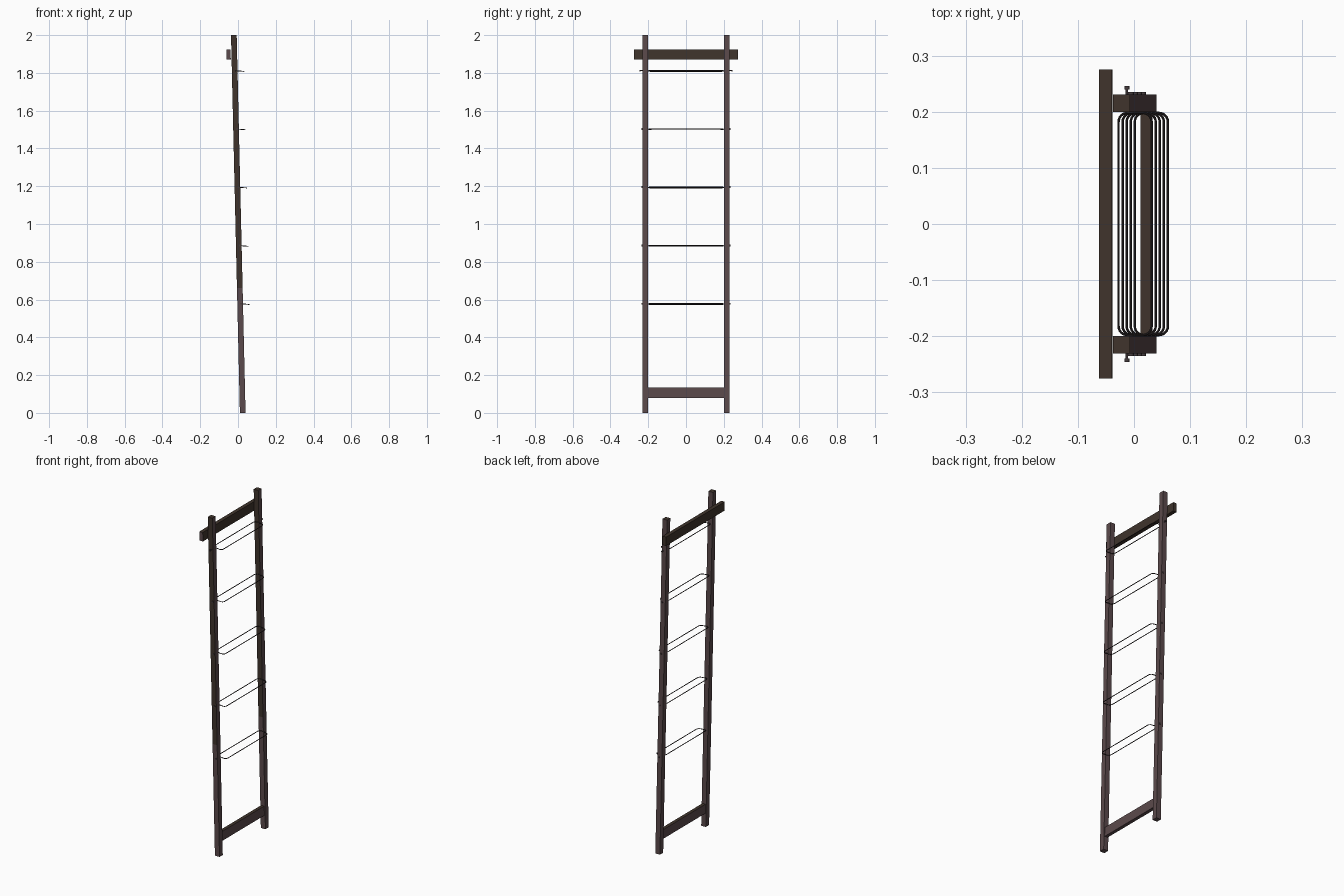
import bpy, bmesh, math
from mathutils import Matrix

if "Cube" in bpy.data.objects:
    bpy.data.objects.remove(bpy.data.objects["Cube"])


def mat(name, c):
    m = bpy.data.materials.new(name)
    m.diffuse_color = (*c, 1)
    m.use_nodes = True
    m.node_tree.nodes["Principled BSDF"].inputs["Base Color"].default_value = m.diffuse_color
    return m


purple = mat("purple brown wood", (0.105, 0.068, 0.072))
brown = mat("dark brown wood", (0.050, 0.034, 0.025))
wire_mat = mat("dark metal wire", (0.026, 0.020, 0.021))
bolt_mat = mat("bolt metal", (0.060, 0.045, 0.048))


def lean(z):
    """Centre line of the leaning rails."""
    return 0.025 - 0.0235 * z


def finish(bm, name, mats):
    me = bpy.data.meshes.new(name)
    bm.to_mesh(me)
    bm.free()
    ob = bpy.data.objects.new(name, me)
    for m in mats:
        me.materials.append(m)
    bpy.context.collection.objects.link(ob)
    return ob


def leaning_box(name, dx, tx, y0, y1, z0, z1, mats, rule=None, cut=None):
    """Box following the lean; dx is its offset from the rail centre."""
    bm = bmesh.new()
    bmesh.ops.create_cube(bm, size=1)
    for v in bm.verts:
        v.co.x *= tx
        v.co.y = y1 if v.co.y > 0 else y0
        v.co.z = z1 if v.co.z > 0 else z0
    if cut:
        bmesh.ops.bisect_plane(bm, geom=bm.verts[:] + bm.edges[:] + bm.faces[:],
                               plane_co=(0, 0, cut), plane_no=(0, 0, 1))
    for v in bm.verts:
        v.co.x += dx + lean(v.co.z)
    bm.normal_update()
    if rule:
        for f in bm.faces:
            f.material_index = rule(f)
    return finish(bm, name, mats)


def rail_rule(f):
    upper_front = f.normal.y < -0.9 and f.calc_center_median().z > 0.65
    return 1 if upper_front or f.normal.z > 0.9 else 0


# side rails
for side, y0, y1 in (("left", -0.231, -0.2), ("right", 0.2, 0.231)):
    leaning_box(side + "_rail", 0, 0.03, y0, y1, 0, 2, [purple, brown], rail_rule, 0.66)

# bottom crossbar between the rails
leaning_box("bottom_bar", 0, 0.02, -0.2, 0.2, 0.08, 0.135, [purple, brown],
            lambda f: 1 if f.normal.z > 0.9 else 0)

# top hanging bar behind the rails
leaning_box("top_bar", -0.0305, 0.0225, -0.275, 0.275, 1.87, 1.923, [brown, purple],
            lambda f: 1 if f.normal.y < -0.9 else 0)


def cylinder(name, x, y0, y1, z, r, m):
    bm = bmesh.new()
    bmesh.ops.create_cone(bm, cap_ends=True, segments=12, radius1=r, radius2=r,
                          depth=y1 - y0,
                          matrix=Matrix.Translation((x, (y0 + y1) / 2, z))
                          @ Matrix.Rotation(math.pi / 2, 4, 'X'))
    ob = finish(bm, name, [m])
    for p in ob.data.polygons:
        p.use_smooth = len(p.vertices) == 4
    return ob


def wire_loop(name, z):
    """Closed rounded rectangle of wire between the rails."""
    x0, x1, h, r = lean(z) - 0.010, lean(z) + 0.049, 0.198, 0.016
    cu = bpy.data.curves.new(name, 'CURVE')
    cu.dimensions = '3D'
    cu.bevel_depth = 0.0022
    cu.bevel_resolution = 2
    pts = []
    for k, (cx, cy) in enumerate(((x1 - r, h - r), (x0 + r, h - r),
                                  (x0 + r, r - h), (x1 - r, r - h))):
        for i in range(7):
            a = math.pi / 2 * (k + i / 6)
            pts.append((cx + r * math.cos(a), cy + r * math.sin(a)))
    sp = cu.splines.new('POLY')
    sp.points.add(len(pts) - 1)
    for p, (x, y) in zip(sp.points, pts):
        p.co = (x, y, z - 0.08 * (x - lean(z)), 1)
    sp.use_cyclic_u = True
    cu.materials.append(wire_mat)
    ob = bpy.data.objects.new(name, cu)
    bpy.context.collection.objects.link(ob)
    bpy.ops.object.select_all(action='DESELECT')
    ob.select_set(True)
    bpy.context.view_layer.objects.active = ob
    bpy.ops.object.convert(target='MESH')
    bpy.ops.object.shade_smooth_by_angle()


# wire shelves with their fixings on the outside of the rails
for n, z in enumerate((0.578, 0.886, 1.195, 1.503, 1.812)):
    wire_loop(f"wire_loop_{n + 1}", z)
    x = lean(z) + 0.005
    for s, tag in ((-1, "left"), (1, "right")):
        def peg(part, a, b, r):
            lo, hi = sorted((s * a, s * b))
            cylinder(f"{part}_{tag}_{n + 1}", x, lo, hi, z, r, bolt_mat)
        if n < 4:
            peg("peg_cap", 0.229, 0.235, 0.005)
        else:
            peg("bolt_shaft", 0.229, 0.241, 0.0022)
            peg("bolt_head", 0.240, 0.246, 0.0045)
